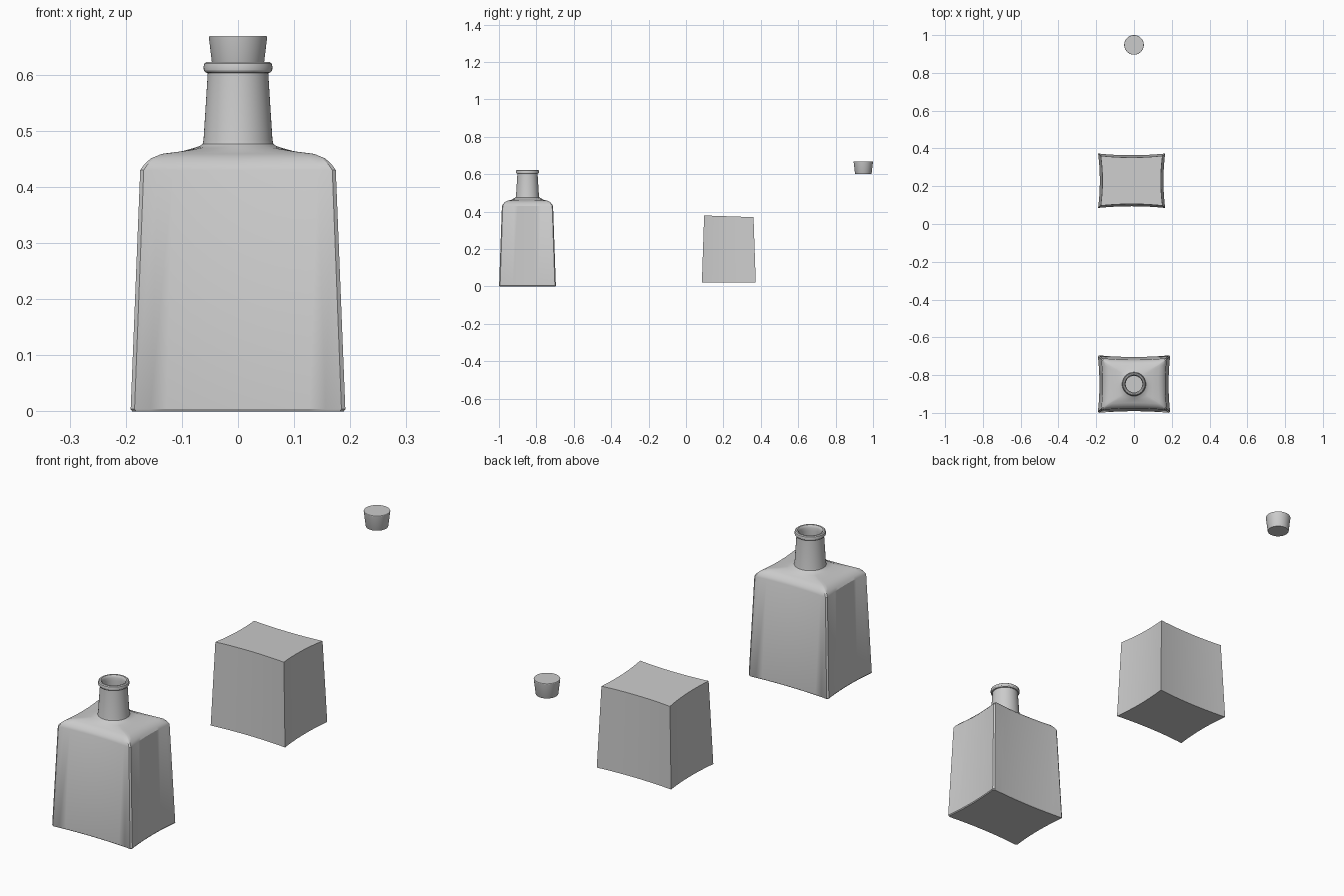
import bpy, bmesh, math

if "Cube" in bpy.data.objects:
    bpy.data.objects.remove(bpy.data.objects["Cube"])

N = 14  # segments per side of the square sections


def section(hx, hy, z, blend=0.0, r=0.0, dent=0.009, corner=0.96, slope=0.0):
    """Rectangle with slightly hollow sides, blended towards a circle of radius r."""
    pts = []
    for side in range(4):
        a, b = (hx, hy) if side % 2 == 0 else (hy, hx)
        for i in range(N):
            u = -1 + 2 * i / (N if corner == 1 else N - 1)
            u *= corner
            x, y = a - dent * (1 - u * u), b * u
            ang = math.radians(90 * side)
            c, s = round(math.cos(ang)), round(math.sin(ang))
            x, y = x * c - y * s, x * s + y * c
            t = ang + u * math.pi / 4
            x += (r * math.cos(t) - x) * blend
            y += (r * math.sin(t) - y) * blend
            pts.append((x, y, z + slope * y))
    return pts


def ring(r, z):
    return section(0.1, 0.1, z, 1, r, corner=1 - 1 / N)


def loft(name, rings, loc):
    bm = bmesh.new()
    loops = [[bm.verts.new(p) for p in pts] for pts in rings]
    n = len(loops[0])
    for a, b in zip(loops, loops[1:]):
        for i in range(n):
            j = (i + 1) % n
            bm.faces.new((a[i], a[j], b[j], b[i]))
    bm.faces.new(loops[0][::-1])
    bm.faces.new(loops[-1])
    bmesh.ops.recalc_face_normals(bm, faces=bm.faces)
    me = bpy.data.meshes.new(name)
    bm.to_mesh(me)
    bm.free()
    ob = bpy.data.objects.new(name, me)
    bpy.context.collection.objects.link(ob)
    ob.location = loc
    bpy.ops.object.select_all(action='DESELECT')
    ob.select_set(True)
    bpy.context.view_layer.objects.active = ob
    bpy.ops.object.shade_smooth_by_angle(angle=math.radians(32))
    return ob


# Glass bottle: outer body and shoulder
outer = [
    section(0.189, 0.150, 0.0),
    section(0.192, 0.1525, 0.004),
    section(0.175, 0.1375, 0.430),
    section(0.168, 0.132, 0.440),
    section(0.156, 0.122, 0.451),
    section(0.140, 0.108, 0.459, 0.05, 0.09),
    section(0.115, 0.092, 0.464, 0.35, 0.085),
    section(0.095, 0.085, 0.469, 0.7, 0.078),
]
# Neck, rounded lip and inside of the neck
neck = [ring(r, z) for r, z in (
    (0.068, 0.473), (0.063, 0.477), (0.0615, 0.484), (0.054, 0.603),
    (0.058, 0.604), (0.061, 0.608), (0.0615, 0.614), (0.060, 0.620),
    (0.056, 0.623), (0.050, 0.623), (0.047, 0.620), (0.045, 0.612),
    (0.044, 0.600), (0.051, 0.480), (0.056, 0.468))]
# Inner walls and floor
inner = [
    section(0.110, 0.088, 0.456, 0.4, 0.08),
    section(0.144, 0.111, 0.443),
    section(0.163, 0.126, 0.425),
    section(0.179, 0.141, 0.016),
]
loft("glass_bottle", outer + neck + inner, (0, -0.8475, 0))

# Liquid block with a slightly tilted surface
loft("liquid", [
    section(0.1775, 0.144, 0.02, corner=1),
    section(0.1635, 0.132, 0.375, corner=1, slope=-0.035),
], (-0.0125, 0.229, 0))

# Tapered cork
loft("cork", [ring(0.0435, 0.602), ring(0.0445, 0.604),
              ring(0.052, 0.667), ring(0.051, 0.669)], (0, 0.948, 0))
